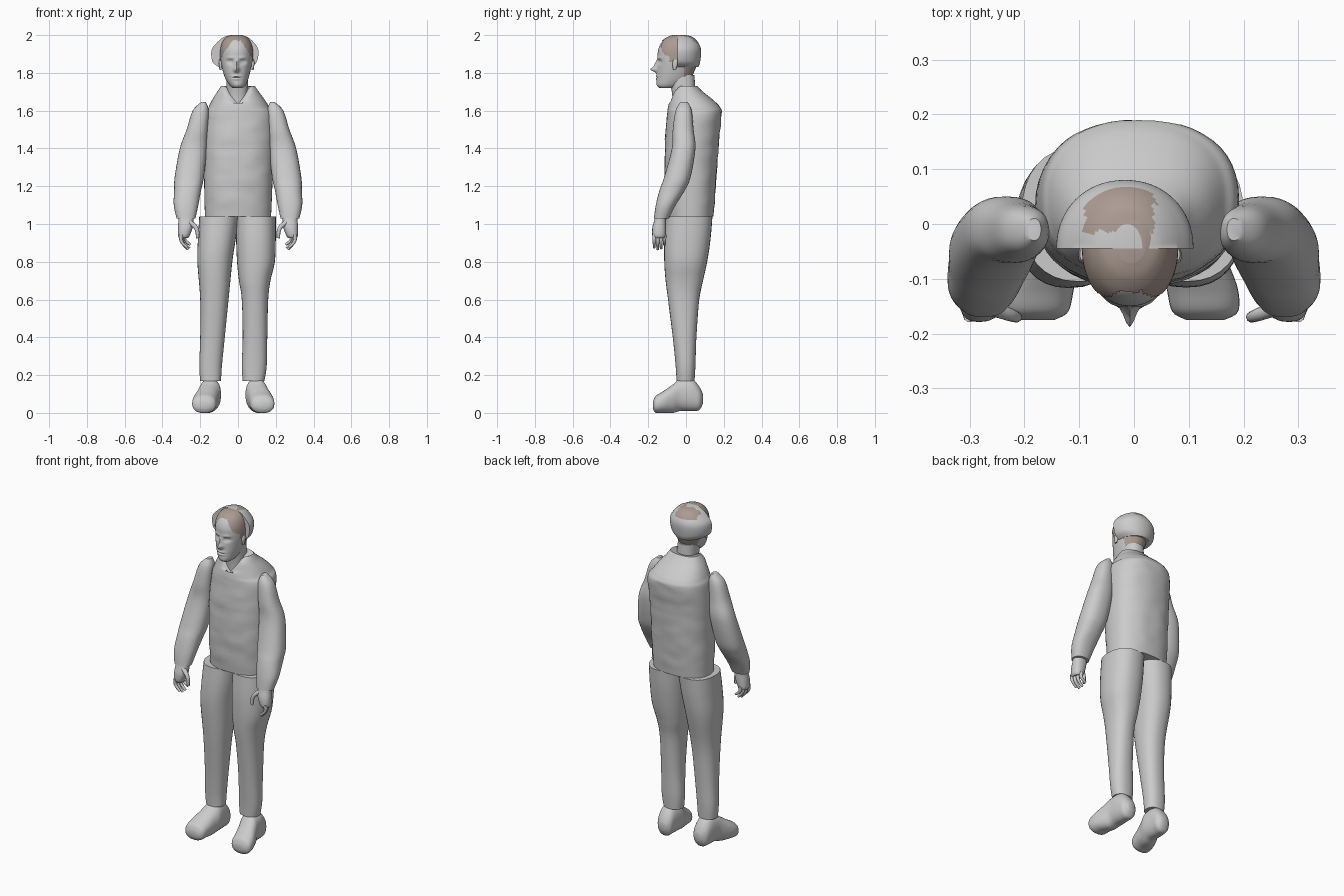
import bpy, bmesh, math
from mathutils import Vector, noise

if "Cube" in bpy.data.objects:
    bpy.data.objects.remove(bpy.data.objects["Cube"], do_unlink=True)


def material(name, colour):
    mat = bpy.data.materials.new(name)
    mat.use_nodes = True
    mat.diffuse_color = (*colour, 1)
    mat.node_tree.nodes["Principled BSDF"].inputs["Base Color"].default_value = (*colour, 1)
    return mat


GREY = material("plain grey", (0.6, 0.6, 0.6))
BROWN = material("hair brown", (0.41, 0.33, 0.29))


def smooth_rows(rows, steps):
    """Catmull-Rom interpolation between the cross-section rows."""
    result = []
    for i in range(len(rows) - 1):
        a, b, c, d = [rows[min(max(i + k, 0), len(rows) - 1)] for k in (-1, 0, 1, 2)]
        for s in range(steps):
            t = s / steps
            result.append([q + t * (r - p) / 2 + t * t * (p - 2.5 * q + 2 * r - d_ / 2)
                           + t ** 3 * (1.5 * (q - r) + (d_ - p) / 2)
                           for p, q, r, d_ in zip(a, b, c, d)])
    return result + [list(rows[-1])]


def loft(rows, sides=32, steps=5, power=2.3, along_y=False):
    """Skin rounded sections; each row is (height, x min, x max, depth min, depth max)."""
    bm = bmesh.new()
    rings = []
    for h, x0, x1, d0, d1 in smooth_rows(rows, steps):
        ring = []
        for k in range(sides):
            a = math.tau * k / sides
            c, s = [math.copysign(abs(v) ** (2 / power), v) for v in (math.cos(a), math.sin(a))]
            x = (x0 + x1) / 2 + c * (x1 - x0) / 2
            d = (d0 + d1) / 2 + s * (d1 - d0) / 2
            ring.append(bm.verts.new((x, h, d) if along_y else (x, d, h)))
        rings.append(ring)
    for low, high in zip(rings, rings[1:]):
        for k in range(sides):
            n = (k + 1) % sides
            bm.faces.new((low[k], low[n], high[n], high[k]))
    bm.faces.new(rings[0][::-1])
    bm.faces.new(rings[-1])
    bmesh.ops.recalc_face_normals(bm, faces=bm.faces)
    return bm


def finish(name, bm, materials=(GREY,), angle=45):
    mesh = bpy.data.meshes.new(name)
    bm.to_mesh(mesh)
    bm.free()
    obj = bpy.data.objects.new(name, mesh)
    bpy.context.collection.objects.link(obj)
    for mat in materials:
        mesh.materials.append(mat)
    bpy.ops.object.select_all(action="DESELECT")
    obj.select_set(True)
    bpy.context.view_layer.objects.active = obj
    bpy.ops.object.shade_smooth_by_angle(angle=math.radians(angle))
    return obj


def mirrored(rows, shift=0):
    return [(h, shift - x1, shift - x0, d0, d1) for h, x0, x1, d0, d1 in rows]


def tube(name, points, radius):
    """Tapered finger along a bent path."""
    curve = bpy.data.curves.new(name, "CURVE")
    curve.dimensions = "3D"
    curve.bevel_depth = radius
    curve.bevel_resolution = 3
    curve.use_fill_caps = True
    spline = curve.splines.new("BEZIER")
    spline.bezier_points.add(len(points) - 1)
    for i, (bp, co) in enumerate(zip(spline.bezier_points, points)):
        bp.co = co
        bp.radius = 1 - 0.2 * i
        bp.handle_left_type = bp.handle_right_type = "AUTO"
    curve.materials.append(GREY)
    bpy.context.collection.objects.link(bpy.data.objects.new(name, curve))


# Torso: sleeveless top with a V neckline and soft cloth creases
torso = loft([(1.04, -.175, .175, -.1, .145), (1.15, -.178, .18, -.11, .155),
              (1.3, -.18, .185, -.115, .165), (1.45, -.18, .19, -.11, .175),
              (1.58, -.17, .19, -.1, .19), (1.62, -.155, .165, -.095, .18),
              (1.66, -.135, .14, -.085, .14), (1.7, -.11, .11, -.075, .09),
              (1.73, -.09, .09, -.05, .06)], sides=48, steps=6)
for v in torso.verts:
    x, y, z = v.co
    if 1.1 < z < 1.6:
        v.co.y += 0.005 * noise.noise(Vector((x * 12, y * 5, z * 22)))
    if z > 1.64 and y < 0:
        v.co.z -= max(0, 0.07 - abs(x)) * min(1, (z - 1.64) * 20)
finish("torso", torso)

# Trouser legs
finish("right_leg", loft([
    (1.04, -.205, .005, -.105, .14), (.92, -.212, -.012, -.115, .13),
    (.8, -.215, -.03, -.115, .112), (.6, -.2, -.05, -.095, .07),
    (.4, -.2, -.07, -.07, .055), (.25, -.205, -.085, -.055, .05),
    (.17, -.2, -.09, -.05, .045)]))
finish("left_leg", loft([
    (1.04, -.01, .2, -.105, .14), (.92, -.01, .2, -.115, .13),
    (.8, -.005, .195, -.115, .112), (.7, .005, .172, -.108, .09),
    (.6, .02, .16, -.095, .07), (.4, .025, .155, -.07, .055),
    (.25, .02, .152, -.055, .05), (.17, .025, .14, -.05, .045)]))

# Shoes, lofted from heel to toe
shoe = [(.09, -.165, -.12, .05, .1), (.07, -.19, -.1, .015, .14),
        (.03, -.2, -.095, .01, .18), (-.03, -.207, -.09, .01, .18),
        (-.07, -.222, -.1, 0, .15), (-.12, -.24, -.11, 0, .115),
        (-.16, -.24, -.12, 0, .09), (-.175, -.215, -.145, .02, .06)]
finish("right_shoe", loft(shoe, along_y=True))
finish("left_shoe", loft(mirrored(shoe, -.05), along_y=True))

# Arms and hands
arm = [(1.645, .17, .195, -.03, .01), (1.6, .155, .24, -.055, .03),
       (1.5, .16, .272, -.07, .04), (1.4, .165, .308, -.075, .05),
       (1.25, .18, .335, -.115, .025), (1.18, .195, .338, -.14, -.005),
       (1.1, .21, .34, -.16, -.055), (1.03, .225, .325, -.17, -.09)]
palm = [(1.06, .24, .315, -.16, -.1), (1.02, .235, .315, -.168, -.105),
        (.98, .24, .318, -.178, -.105), (.94, .255, .318, -.178, -.108),
        (.925, .265, .31, -.17, -.115)]
for side, sign, flip in (("left", 1, lambda r: r), ("right", -1, mirrored)):
    finish(side + "_arm", loft(flip(arm)))
    finish(side + "_hand", loft(flip(palm), sides=20, steps=4))
    for i, finger in enumerate(("index", "middle", "ring", "little")):
        y = -.168 + .018 * i
        x = .3 - .006 * i
        drop = (.07, .08, .075, .055)[i]
        tube(f"{side}_{finger}_finger",
             [(sign * x, y, .945), (sign * x, y, .945 - drop * .5),
              (sign * (x - .03), y, .945 - drop)], .0115)
    tube(side + "_thumb", [(sign * .255, -.155, 1.01), (sign * .22, -.168, .975),
                           (sign * .213, -.17, .925)], .014)

# Neck
finish("neck", loft([(1.62, -.06, .055, -.07, .06), (1.7, -.06, .055, -.075, .05),
                     (1.79, -.06, .05, -.095, .045)]))

# Head: lofted skull with features pushed in and out of the face
skull = [(1.72, -.03, .025, -.14, -.06), (1.735, -.045, .04, -.155, -.02),
         (1.77, -.067, .055, -.155, .02), (1.82, -.083, .068, -.152, .045),
         (1.87, -.09, .076, -.15, .06), (1.92, -.09, .075, -.148, .06),
         (1.96, -.08, .064, -.13, .05), (1.985, -.06, .045, -.1, .03),
         (1.996, -.03, .02, -.07, 0)]
MID = -.008
# Each feature: sideways offset, height, width, tallness, push
features = [(0, 1.818, .013, .014, -.034), (0, 1.845, .009, .02, -.016),
            (.032, 1.858, .016, .011, .014), (.032, 1.88, .022, .007, -.005),
            (0, 1.782, .024, .005, -.007), (0, 1.768, .02, .005, -.006),
            (0, 1.775, .026, .002, .004), (.032, 1.857, .009, .005, -.006)]
head = loft(skull, sides=80, steps=9, power=2.1)
for v in head.verts:
    if v.co.y < -.08:
        push = 0
        for off, z, w, h, amount in features:
            dx = abs(v.co.x - MID) - off
            push += amount * math.exp(-(dx / w) ** 2 - ((v.co.z - z) / h) ** 2)
        v.co.y += push
finish("head", head, angle=60)

# Ears
for side, x in (("left", .078), ("right", -.093)):
    finish(side + "_ear", loft([(1.815, x - .005, x + .005, -.068, -.055),
                                (1.85, x - .009, x + .009, -.072, -.042),
                                (1.872, x - .006, x + .006, -.066, -.045)], sides=16))

# Hair: shell just above the skull, trimmed to the hairline and the nape
hair = loft(skull, sides=80, steps=9, power=2.1)
hair.normal_update()
for v in hair.verts:
    v.co += v.normal * .004


def has_hair(p):
    ragged = .006 * noise.noise(Vector((p.x * 90, p.y * 90, 0)))
    hairline = 1.972 - 1.4 * max(0, abs(p.x - MID) - .02) + ragged
    front = p.y < 0 and p.z > hairline and p.y > -.14
    sideburn = -.085 < p.y < -.04 and p.z > 1.86 + ragged
    nape = p.y > -.01 and 1.78 + ragged < p.z
    return front or sideburn or nape


bald = [f for f in hair.faces if not has_hair(f.calc_center_median())]
bmesh.ops.delete(hair, geom=bald, context="FACES")
finish("hair", hair, (BROWN,))

# Half cap around the back of the head, flat at the front, with a hair crown
cap = loft([(1.83, -.1, .07, -.155, .065), (1.86, -.135, .1, -.165, .075),
            (1.92, -.14, .108, -.17, .08), (1.96, -.112, .085, -.155, .065),
            (1.99, -.075, .05, -.125, .035), (2, -.04, .015, -.09, 0)],
           sides=64, steps=8, power=2.1)
cut = bmesh.ops.bisect_plane(cap, geom=cap.verts[:] + cap.edges[:] + cap.faces[:],
                             plane_co=(0, -.045, 0), plane_no=(0, -1, 0), clear_outer=True)
rim = [e for e in cut["geom_cut"] if isinstance(e, bmesh.types.BMEdge)]
bmesh.ops.holes_fill(cap, edges=rim, sides=0)
for f in cap.faces:
    p = f.calc_center_median()
    edge = .012 * noise.noise(p * 70)
    if p.z > 1.955 and -.018 + edge < p.y and abs(p.x + .025) < .065 + edge:
        f.material_index = 1
finish("back_cap", cap, (GREY, BROWN))
